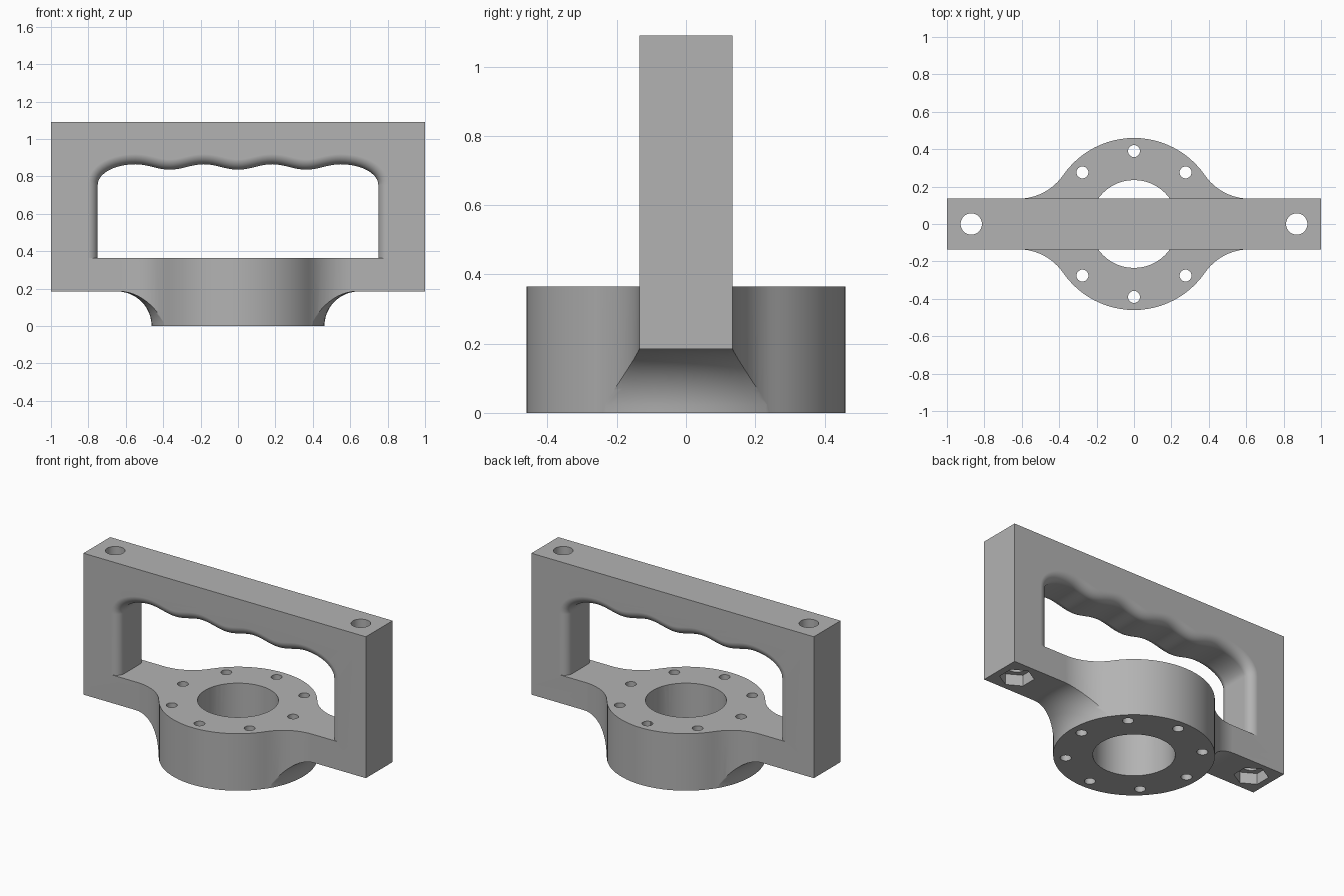
import bpy, bmesh, math
from math import sin, cos, pi, hypot, sqrt, atan2

if "Cube" in bpy.data.objects:
    bpy.data.objects.remove(bpy.data.objects["Cube"], do_unlink=True)

grey = bpy.data.materials.new("plain grey")
grey.use_nodes = True
colour = (0.45, 0.45, 0.45, 1)
grey.diffuse_color = colour
grey.node_tree.nodes["Principled BSDF"].inputs["Base Color"].default_value = colour

HALF = 0.135      # half thickness of the frame
TOP = 1.09        # top of the frame
DECK = 0.365      # top of the flange
UNDER = 0.185     # underside of the arms
RING = 0.46       # flange radius
EDGE = 0.055      # rounding of the grip opening


def loft(name, sections, closed=False):
    """Skin a run of equal closed sections, capped unless the run is a loop."""
    bm = bmesh.new()
    rows = [[bm.verts.new(p) for p in s] for s in sections]
    pairs = list(zip(rows, rows[1:]))
    if closed:
        pairs.append((rows[-1], rows[0]))
    for a, b in pairs:
        n = len(a)
        for i in range(n):
            j = (i + 1) % n
            bm.faces.new((a[i], a[j], b[j], b[i]))
    if not closed:
        bm.faces.new(rows[0])
        bm.faces.new(rows[-1])
    bmesh.ops.recalc_face_normals(bm, faces=bm.faces)
    mesh = bpy.data.meshes.new(name)
    bm.to_mesh(mesh)
    bm.free()
    mesh.materials.append(grey)
    ob = bpy.data.objects.new(name, mesh)
    bpy.context.collection.objects.link(ob)
    return ob


def prism(name, outline, z0, z1):
    return loft(name, [[(x, y, z) for x, y in outline] for z in (z0, z1)])


def cylinder(name, x, y, r, z0, z1, sides, turn=0.0):
    angles = [turn + 2 * pi * i / sides for i in range(sides)]
    return prism(name, [(x + r * cos(a), y + r * sin(a)) for a in angles], z0, z1)


def combine(target, tool, operation):
    tool.hide_render = True
    bpy.context.view_layer.objects.active = target
    mod = target.modifiers.new("combine", 'BOOLEAN')
    mod.operation = operation
    mod.solver = 'EXACT'
    mod.object = tool
    bpy.ops.object.modifier_apply(modifier=mod.name)
    bpy.data.objects.remove(tool, do_unlink=True)


# Frame block
frame = prism("handle_frame", [(-1, -HALF), (1, -HALF), (1, HALF), (-1, HALF)], 0.25, TOP)

# Opening outline: straight legs, rounded corners and a finger wave on top
period, crest, spring = 0.365, 0.865, 0.755
start = 1.5 * period
right = [(0.75, DECK)]
for i in range(13):
    a = i / 12 * pi / 2
    right.append((start + (0.75 - start) * cos(a), spring + (crest - spring) * sin(a)))
wave = []
for i in range(1, 48):
    x = start - 2 * start * i / 48
    wave.append((x, crest - 0.0145 * (1 + cos(2 * pi * x / period))))
path = right + wave + [(-x, z) for x, z in reversed(right)]


def offset(d):
    """Push the outline outwards by d, keeping its foot on the deck."""
    out = []
    for i, (x, z) in enumerate(path):
        if i in (0, len(path) - 1):
            nx, nz = math.copysign(1, x), 0
        else:
            (ax, az), (bx, bz) = path[i - 1], path[i + 1]
            length = hypot(bx - ax, bz - az)
            nx, nz = (bz - az) / length, -(bx - ax) / length
        out.append((x + nx * d, z + nz * d))
    return out


# Rounded lips on both sides of the opening
lip = [(HALF + 0.1, EDGE)]
for i in range(9):
    a = i / 8 * pi / 2
    lip.append((HALF - EDGE * (1 - cos(a)), EDGE * (1 - sin(a))))
stations = [(-y, d) for y, d in lip] + lip[::-1]
opening = loft("opening_cutter", [[(x, y, z) for x, z in offset(d)] for y, d in stations])
combine(frame, opening, 'DIFFERENCE')

# Flange plan: round boss blended into the arms by tangent arcs
bx = 0.62
br = (bx * bx + HALF ** 2 - RING ** 2) / (2 * (RING - HALF))
by = HALF + br
meet = atan2(by, bx)
quarter = [(1, HALF)]
for i in range(13):
    a = -pi / 2 + (meet - pi / 2) * i / 12
    quarter.append((bx + br * cos(a), HALF if i == 0 else by + br * sin(a)))
for i in range(1, 13):
    a = meet + (pi / 2 - meet) * i / 12
    quarter.append((RING * cos(a), RING * sin(a)))
quarter[-1] = (0, RING)
half = quarter + [(-x, y) for x, y in quarter[-2::-1]]
outline = half + [(x, -y) for x, y in reversed(half)]
flange = prism("flange", outline, 0, DECK)
combine(frame, flange, 'UNION')

# Round undercut beneath the arms
r0 = RING + 0.002
cove = [(r0, -0.1)]
for i in range(13):
    a = i / 12 * pi / 2
    cove.append((r0 + UNDER * (1 - cos(a)), UNDER * sin(a)))
cove += [(1.3, UNDER), (1.3, -0.1)]
turns = [2 * pi * k / 96 for k in range(96)]
undercut = loft("undercut_cutter",
                [[(r * cos(t), r * sin(t), z) for r, z in cove] for t in turns], closed=True)
combine(frame, undercut, 'DIFFERENCE')

# Centre bore and ring of eight screw holes
combine(frame, cylinder("bore_cutter", 0, 0, 0.235, -0.1, 0.5, 48), 'DIFFERENCE')
for k in range(8):
    a = k * pi / 4
    hole = cylinder("screw_cutter", 0.39 * cos(a), 0.39 * sin(a), 0.032, -0.1, 0.5, 24)
    combine(frame, hole, 'DIFFERENCE')

# Long bolt holes through the legs with hexagonal nut pockets below
for side in (-1, 1):
    x = side * 0.87
    combine(frame, cylinder("bolt_cutter", x, 0, 0.057, 0, 1.3, 32), 'DIFFERENCE')
    combine(frame, cylinder("nut_cutter", x, 0, 0.1, 0, UNDER + 0.07, 6, pi / 6), 'DIFFERENCE')

# Smooth shading with crisp edges and flat large faces
bpy.ops.object.select_all(action='DESELECT')
frame.select_set(True)
bpy.context.view_layer.objects.active = frame
bpy.ops.object.shade_smooth_by_angle(angle=math.radians(30))
weighted = frame.modifiers.new("weighted normals", 'WEIGHTED_NORMAL')
weighted.keep_sharp = True
